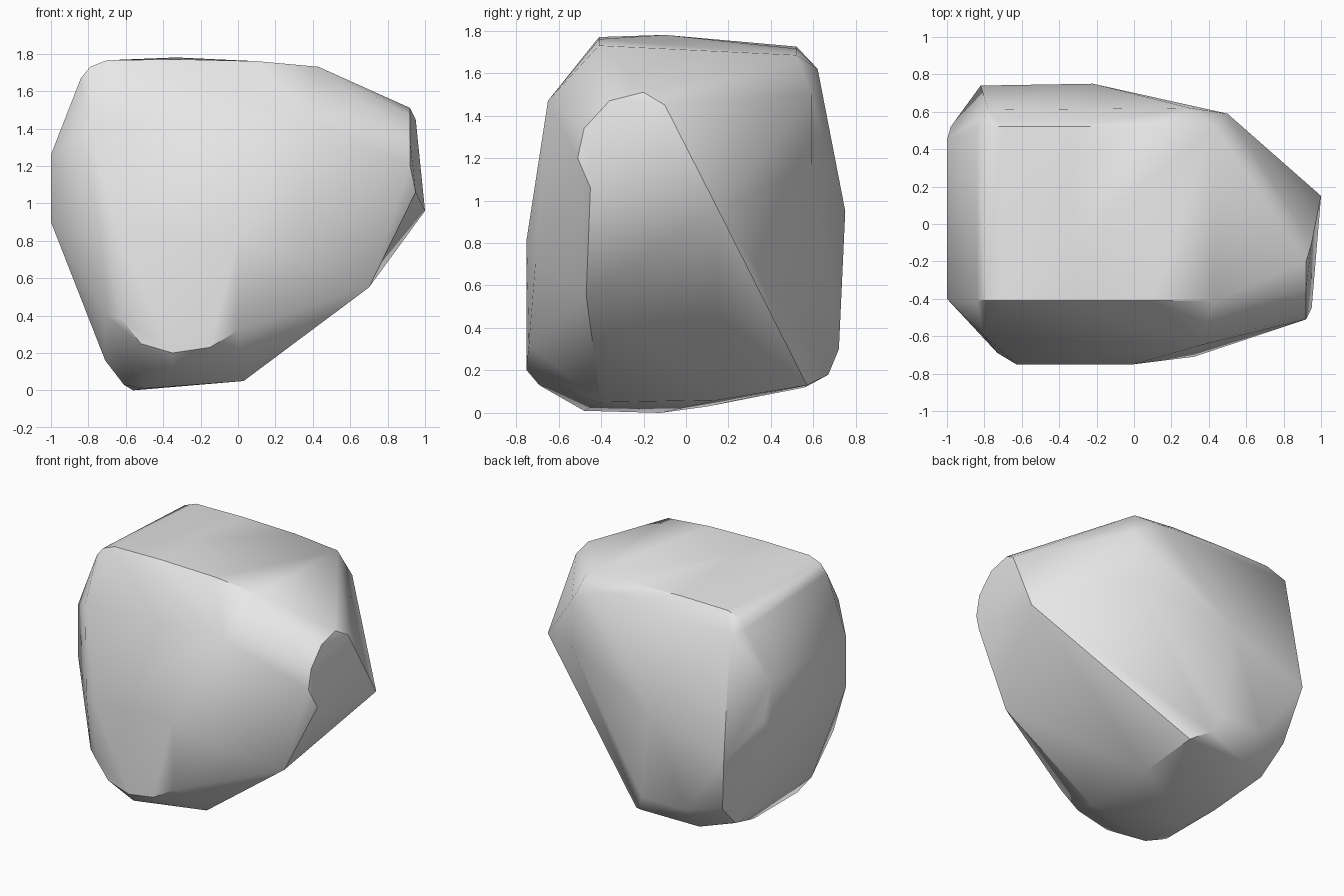
import bpy
import bmesh
import math
from mathutils import Vector

default_cube = bpy.data.objects.get("Cube")
if default_cube:
    bpy.data.objects.remove(default_cube, do_unlink=True)


def make_material(name, colour):
    material = bpy.data.materials.new(name)
    material.use_nodes = True
    material.diffuse_color = colour
    shader = material.node_tree.nodes["Principled BSDF"]
    shader.inputs["Base Color"].default_value = colour
    return material


def wrap_stone(name, corners, material):
    """Stretch a tight convex skin over the corner points."""
    bm = bmesh.new()
    for corner in corners:
        bm.verts.new(Vector(corner))
    hull = bmesh.ops.convex_hull(bm, input=bm.verts[:])
    unused = {item for item in hull["geom_interior"] + hull["geom_unused"]
              if isinstance(item, bmesh.types.BMVert)}
    bmesh.ops.delete(bm, geom=list(unused), context="VERTS")
    bmesh.ops.dissolve_limit(bm, angle_limit=math.radians(1),
                             verts=bm.verts[:], edges=bm.edges[:])
    bmesh.ops.recalc_face_normals(bm, faces=bm.faces[:])
    mesh = bpy.data.meshes.new(name)
    bm.to_mesh(mesh)
    bm.free()
    mesh.materials.append(material)
    stone = bpy.data.objects.new(name, mesh)
    bpy.context.collection.objects.link(stone)
    return stone


corners = []

# Crown: a bowed section (x, z) swept from front to back, dipping at the back
crown_front, crown_back, back_drop = -.41, .52, .045
crown_section = [(-.84, 1.67), (-.79, 1.73), (-.7, 1.765), (-.33, 1.77),
                 (.1, 1.76), (.43, 1.73)]
for x, z in crown_section:
    corners.append((x, crown_front, z))
    corners.append((x, crown_back, z - back_drop))
corners.append((-.33, -.1, 1.78))

# Left flank: section points with the front and back end of each crease
flank_creases = [
    (-1, 1.26, -.4, .45),
    (-1, .9, -.4, .45),
    (-.71, .16, -.42, .45),
    (-.61, .03, -.4, .1),
]
for x, z, front, back in flank_creases:
    corners.append((x, front, z))
    corners.append((x, back, z))

# Front: bulging face with a rounded lower rim
corners += [
    (-.8, -.6, 1.4), (.35, -.65, 1.47),
    (-.73, -.69, .8), (-.71, -.67, .4),
    (-.63, -.75, .8), (0, -.75, .82), (.32, -.71, .7),
    (-.62, -.74, .38), (-.52, -.74, .25), (-.35, -.75, .2),
    (-.15, -.75, .23), (0, -.74, .32), (-.35, -.69, .13),
]

# Right end: rounded flat facet and the outermost point
corners += [
    (1, .15, .96), (.92, -.51, 1.2), (.95, -.45, 1.06),
    (.92, -.48, 1.34), (.92, -.36, 1.47), (.92, -.2, 1.51),
    (.95, -.1, 1.45), (.7, -.47, .55),
]

# Back: broad slope with chamfered upper and lower edges
corners += [
    (.5, .59, 1.5), (.5, .59, 1.17), (.3, .62, 1.62), (-.78, .61, 1.6),
    (-.22, .75, .95), (-.82, .74, .75), (-.98, .52, 1),
    (-.74, .64, .34), (-.5, .72, .3), (-.15, .72, .3),
    (-.1, .67, .18), (0, .57, .13), (-.5, .56, .12),
]

# Underside: narrow sloping foot
corners += [
    (-.56, -.12, 0), (-.5, -.48, .01), (.03, -.4, .05), (.03, .15, .06),
]

grey_stone = make_material("grey_stone", (.8, .8, .8, 1))
boulder = wrap_stone("boulder", corners, grey_stone)

# Smooth the gentle bends and keep the strong ridges crisp
bpy.ops.object.select_all(action="DESELECT")
boulder.select_set(True)
bpy.context.view_layer.objects.active = boulder
bpy.ops.object.shade_smooth_by_angle(angle=math.radians(35))
